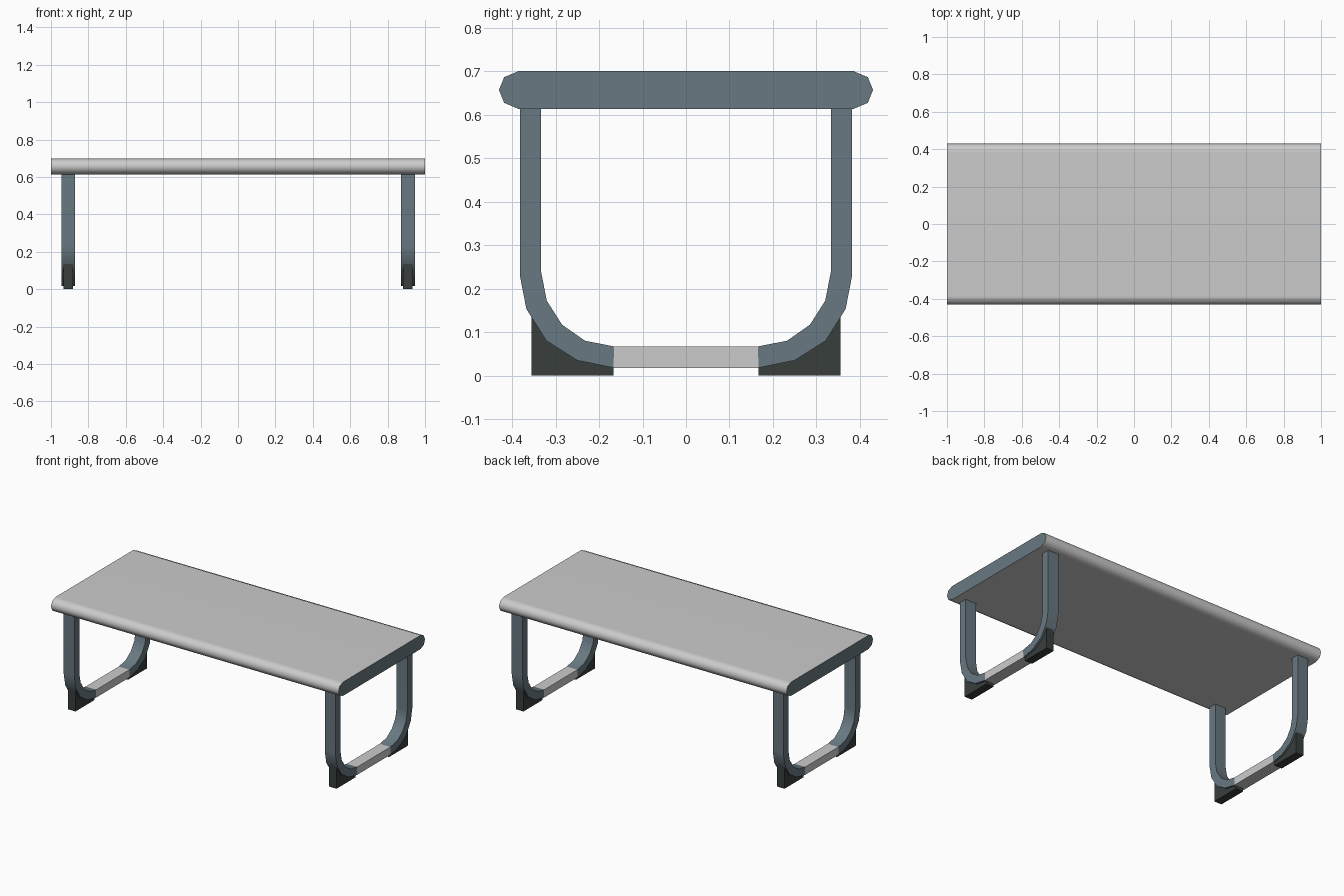
import bpy, bmesh, math

if "Cube" in bpy.data.objects:
    bpy.data.objects.remove(bpy.data.objects["Cube"])


def material(name, rgb):
    m = bpy.data.materials.new(name)
    m.diffuse_color = (*rgb, 1.0)
    m.use_nodes = True
    m.node_tree.nodes["Principled BSDF"].inputs["Base Color"].default_value = m.diffuse_color
    return m


light = material("light grey", (0.60, 0.60, 0.60))
slate = material("slate blue grey", (0.14, 0.19, 0.22))
dark = material("dark charcoal", (0.04, 0.048, 0.046))


def extrude_x(name, pts, x0, x1, mats, smooth=None):
    """Extrude a closed (y, z) profile along x; end caps use the last material."""
    bm = bmesh.new()
    a = [bm.verts.new((x0, y, z)) for y, z in pts]
    b = [bm.verts.new((x1, y, z)) for y, z in pts]
    n = len(pts)
    for i in range(n):
        j = (i + 1) % n
        bm.faces.new((a[i], a[j], b[j], b[i]))
    for cap in (bm.faces.new(a), bm.faces.new(b)):
        cap.material_index = len(mats) - 1
    bmesh.ops.recalc_face_normals(bm, faces=bm.faces[:])
    me = bpy.data.meshes.new(name)
    bm.to_mesh(me)
    bm.free()
    for m in mats:
        me.materials.append(m)
    ob = bpy.data.objects.new(name, me)
    bpy.context.collection.objects.link(ob)
    if smooth:
        bpy.ops.object.select_all(action='DESELECT')
        ob.select_set(True)
        bpy.context.view_layer.objects.active = ob
        bpy.ops.object.shade_smooth_by_angle(angle=math.radians(smooth))
        w = ob.modifiers.new("flat panels", 'WEIGHTED_NORMAL')
        w.keep_sharp = True
    return ob


def flip(pts):
    return [(-y, z) for y, z in pts]


# table top: slab with rounded long edges and slate end caps
edge = [(0.385, 0.70), (0.418, 0.686), (0.43, 0.657), (0.418, 0.627), (0.385, 0.613)]
extrude_x("table_top", edge + flip(edge)[::-1], -1, 1, [light, slate], 50)

# bent leg: outer and inner edge of the curve
outer = [(0.382, 0.615), (0.382, 0.23), (0.367, 0.153), (0.321, 0.08), (0.25, 0.035), (0.167, 0.018)]
inner = [(0.333, 0.615), (0.333, 0.238), (0.320, 0.172), (0.285, 0.117), (0.232, 0.08), (0.165, 0.067)]
leg = outer + inner[::-1]

# foot block filling the corner under the bend
foot = [(0.355, 0), (0.167, 0), (0.167, 0.018), (0.25, 0.035), (0.321, 0.08), (0.355, 0.134)]

# bar joining the two bends
bar = [(-0.167, 0.018), (0.167, 0.018), (0.165, 0.067), (-0.165, 0.067)]

for side, cx in (("left", -0.908), ("right", 0.908)):
    for end, shape in (("back", lambda p: p), ("front", flip)):
        extrude_x(f"{side}_{end}_leg", shape(leg), cx - 0.037, cx + 0.037, [slate], 35)
        extrude_x(f"{side}_{end}_foot", shape(foot), cx - 0.026, cx + 0.026, [dark])
    extrude_x(f"{side}_lower_bar", bar, cx - 0.037, cx + 0.037, [light])
